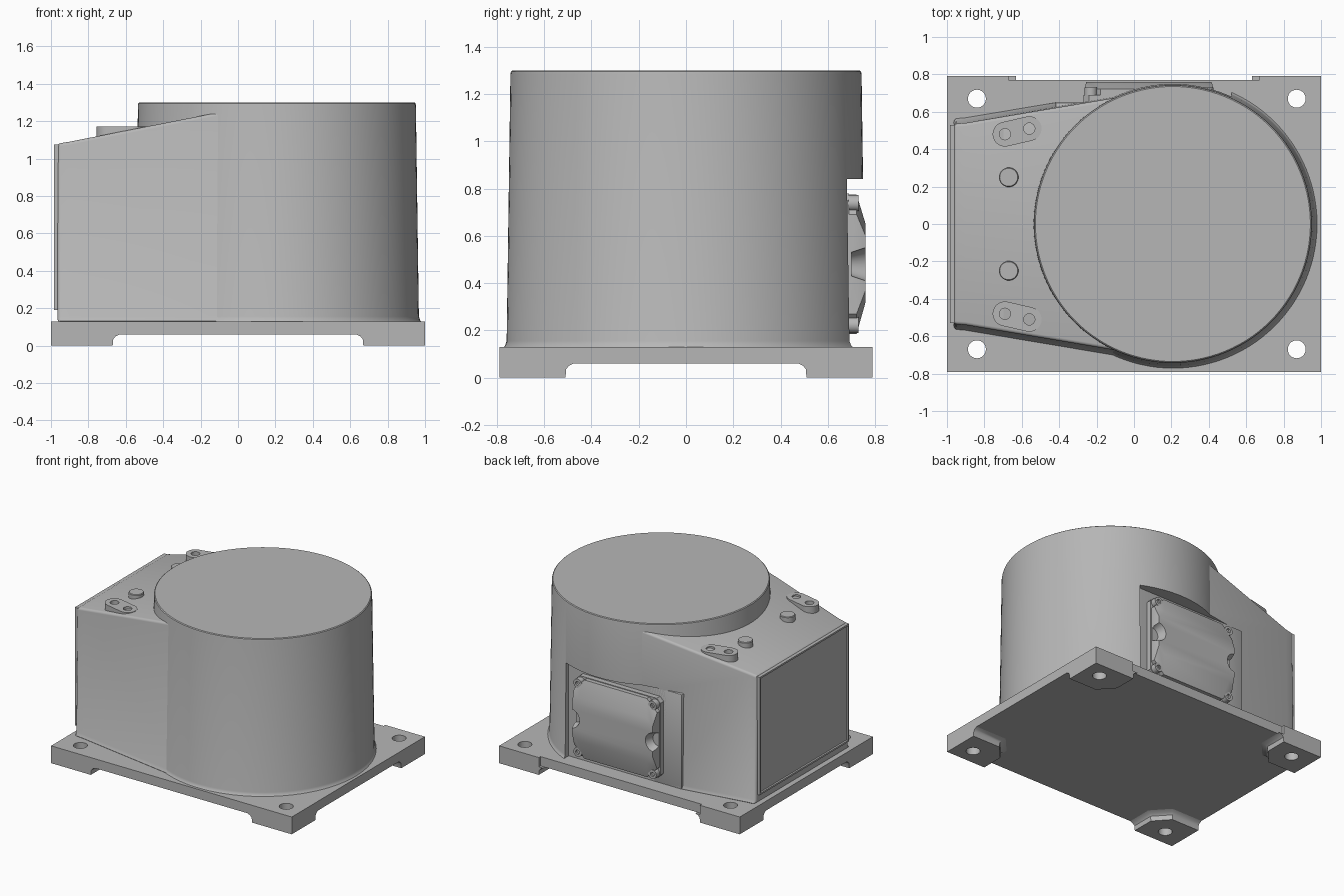
import bpy, bmesh
from math import cos, sin, pi, atan2, radians

if "Cube" in bpy.data.objects:
    bpy.data.objects.remove(bpy.data.objects["Cube"], do_unlink=True)

grey = bpy.data.materials.new("machine_grey")
grey.use_nodes = True
COL = (0.47, 0.47, 0.47, 1)
grey.diffuse_color = COL
grey.node_tree.nodes["Principled BSDF"].inputs["Base Color"].default_value = COL


def loft(name, rings):
    """Skin a list of equal-length point rings and cap both ends."""
    bm = bmesh.new()
    vs = [[bm.verts.new(p) for p in ring] for ring in rings]
    n = len(vs[0])
    for a, b in zip(vs, vs[1:]):
        for i in range(n):
            j = (i + 1) % n
            bm.faces.new((a[i], a[j], b[j], b[i]))
    bm.faces.new(vs[0])
    bm.faces.new(vs[-1])
    bmesh.ops.recalc_face_normals(bm, faces=bm.faces)
    me = bpy.data.meshes.new(name)
    bm.to_mesh(me)
    bm.free()
    ob = bpy.data.objects.new(name, me)
    me.materials.append(grey)
    bpy.context.collection.objects.link(ob)
    return ob


def at_z(pts, z):
    return [(x, y, z) for x, y in pts]


def at_y(pts, y):
    return [(x, y, z) for x, z in pts]


def circle(cx, cy, r, n=32):
    return [(cx + r * cos(2 * pi * i / n), cy + r * sin(2 * pi * i / n)) for i in range(n)]


def rect(x0, x1, y0, y1, c=0.0):
    """Rectangle, with corners cut by c when given."""
    if not c:
        return [(x0, y0), (x1, y0), (x1, y1), (x0, y1)]
    return [(x0 + c, y0), (x1 - c, y0), (x1, y0 + c), (x1, y1 - c),
            (x1 - c, y1), (x0 + c, y1), (x0, y1 - c), (x0, y0 + c)]


def box(name, x0, x1, y0, y1, z0, z1):
    return loft(name, [at_z(rect(x0, x1, y0, y1), z) for z in (z0, z1)])


def apply(ob, mod):
    bpy.context.view_layer.objects.active = ob
    bpy.ops.object.modifier_apply(modifier=mod.name)


def cut(ob, cutter):
    cutter.hide_render = True
    m = ob.modifiers.new("cut", "BOOLEAN")
    m.operation, m.solver, m.object = "DIFFERENCE", "EXACT", cutter
    apply(ob, m)
    bpy.data.objects.remove(cutter, do_unlink=True)


def bevel(ob, width, segments=3, angle=50):
    m = ob.modifiers.new("bevel", "BEVEL")
    m.width, m.segments, m.limit_method = width, segments, "ANGLE"
    m.angle_limit = radians(angle)
    apply(ob, m)


def smooth(ob):
    bpy.ops.object.select_all(action="DESELECT")
    ob.select_set(True)
    bpy.context.view_layer.objects.active = ob
    bpy.ops.object.shade_smooth_by_angle(angle=radians(35))


# Base slab with a shallow notch along the back edge
outline = [(-1, -.79), (1, -.79), (1, .79), (.67, .79), (.67, .77),
           (-.67, .77), (-.67, .79), (-1, .79)]
slab = loft("base_slab", [at_z(outline, z) for z in (.06, .13)])

# Corner feet flaring into the slab, drilled through
for sx, sxn in ((-1, "right"), (1, "left")):
    for sy, syn in ((-1, "front"), (1, "back")):
        hx, hy = (-.84 if sx < 0 else .87), .67 * sy
        rings = []
        for z, f in ((0, 1), (.035, 1.01), (.05, 1.05), (.06, 1.12)):
            d = [(0, 0), (.33, 0), (.33, .17), (.23, .28), (0, .28)]
            rings.append([(sx * (1 - a * f), sy * (.79 - b * f), z) for a, b in d])
        foot = loft(f"foot_{syn}_{sxn}", rings)
        for part in (foot, slab):
            cut(part, loft("drill", [at_z(circle(hx, hy, .048), z) for z in (-.1, .3)]))
        smooth(foot)
smooth(slab)

# Round drum: slight draft, flared foot, rounded top rim
drum = loft("drum", [at_z(circle(.208, 0, r, 112), z) for r, z in (
    (.775, .125), (.765, .137), (.759, .155), (.743, 1.285), (.741, 1.295), (.735, 1.30))])

# Tapered side housing with a sloping top
stations = []
for x, y, top in ((-.965, .55, 1.08), (-.9, .555, 1.09), (.08, .72, 1.283)):
    half = [(y + .02, .125), (y, .155), (y - .015, top)]
    stations.append([(x, w, z) for w, z in half] + [(x, -w, z) for w, z in reversed(half)])
housing = loft("side_housing", stations)
bevel(housing, .018)

# Flat mounting recess at the back
for part in (drum, housing):
    cut(part, box("recess", -.42, .52, .65, 1, .1, .84))
    smooth(part)
pad = box("mounting_pad", -.42, -.1, .45, .65, .125, .84)
bevel(pad, .006, 2)
smooth(pad)

# End cover with a framed panel
cover = loft("end_cover", [[(x, y, z) for y, z in rect(-.53, .53, .19, 1.075)]
                           for x in (-.95, -.985)])
bm = bmesh.new()
bm.from_mesh(cover.data)
outer = [f for f in bm.faces if f.calc_center_median().x < -.98]
bmesh.ops.inset_region(bm, faces=outer, thickness=.018)
bmesh.ops.inset_region(bm, faces=outer, thickness=.004, depth=-.01)
bm.to_mesh(cover.data)
bm.free()

# Lifting bosses and pins on the sloping top
for s, side in ((-1, "front"), (1, "back")):
    a, b, r = (-.69, .48 * s), (-.56, .51 * s), .066
    t = atan2(b[1] - a[1], b[0] - a[0])
    slot = []
    for (cx, cy), start in ((b, t - pi / 2), (a, t + pi / 2)):
        slot += [(cx + r * cos(start + pi * i / 12), cy + r * sin(start + pi * i / 12))
                 for i in range(13)]
    boss = loft(f"boss_{side}", [at_z(slot, z) for z in (1.06, 1.172)])
    for cx, cy in (a, b):
        cut(boss, loft("drill", [at_z(circle(cx, cy, .03, 24), z) for z in (1.13, 1.3)]))
    smooth(boss)
    pin = loft(f"pin_{side}", [at_z(circle(-.67, .25 * s, q), z)
                               for q, z in ((.052, 1.06), (.052, 1.165), (.048, 1.17))])
    smooth(pin)

# Terminal box: flange, bevelled lid with side notches, corner screws
flange = loft("terminal_flange", [at_y(rect(-.27, .43, .18, .78, .03), y) for y in (.64, .69)])
lid = loft("terminal_lid", [
    at_y(rect(-.265, .425, .185, .775, .085), .68),
    at_y(rect(-.265, .425, .185, .775, .085), .722),
    at_y(rect(-.255, .415, .32, .65, .05), .76)])
for x in (-.265, .425):
    cut(lid, loft("notch", [at_y(circle(x, .48, q), y) for q, y in ((.05, .7), (.085, .8))]))
    for z in (.222, .738):
        cx = .08 + (x - .08) * .9
        screw = loft("terminal_screw", [at_y(circle(cx, z, .034, 20), y) for y in (.68, .73)])
        cut(screw, loft("drill", [at_y(circle(cx, z, .016, 16), y) for y in (.715, .8)]))
        smooth(screw)
for part in (flange, lid):
    smooth(part)
